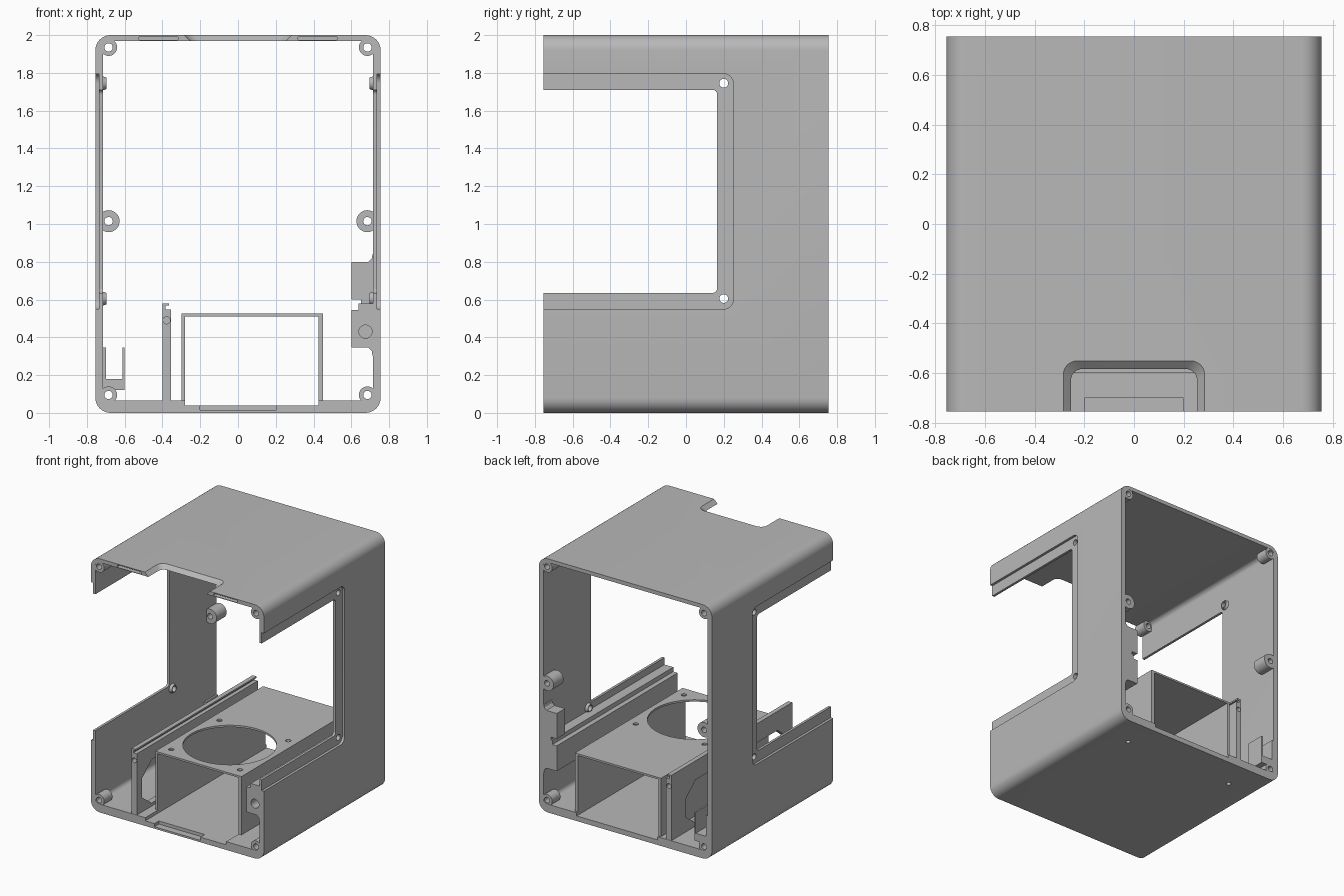
import bpy, bmesh
from math import sin, cos, pi, radians

cube = bpy.data.objects.get("Cube")
if cube:
    bpy.data.objects.remove(cube, do_unlink=True)

grey = bpy.data.materials.new("plain grey")
grey.use_nodes = True
GREY = (0.48, 0.48, 0.48, 1)
grey.diffuse_color = GREY
grey.node_tree.nodes["Principled BSDF"].inputs["Base Color"].default_value = GREY

W = 0.755    # half width and half depth
END = 0.753  # inner parts stop just short of the shell ends


def rrect(u0, u1, v0, v1, r, n=8):
    """Rounded rectangle outline."""
    pts = []
    corners = ((u1 - r, v1 - r), (u0 + r, v1 - r), (u0 + r, v0 + r), (u1 - r, v0 + r))
    for k, (cu, cv) in enumerate(corners):
        for i in range(n + 1):
            t = (k + i / n) * pi / 2
            pts.append((cu + r * cos(t), cv + r * sin(t)))
    return pts


def rect(u0, u1, v0, v1):
    return [(u0, v0), (u1, v0), (u1, v1), (u0, v1)]


def circle(u, v, r, n=32):
    return [(u + r * cos(2 * pi * i / n), v + r * sin(2 * pi * i / n)) for i in range(n)]


def loft(name, axis, a, b, pts, pts_b=None):
    """Solid between outline pts at a and pts_b at b along an axis."""
    place = {"x": lambda u, v, w: (w, u, v),
             "y": lambda u, v, w: (u, w, v),
             "z": lambda u, v, w: (u, v, w)}[axis]
    bm = bmesh.new()
    lo = [bm.verts.new(place(u, v, a)) for u, v in pts]
    hi = [bm.verts.new(place(u, v, b)) for u, v in (pts_b or pts)]
    bm.faces.new(lo)
    bm.faces.new(hi)
    for i in range(len(lo)):
        j = (i + 1) % len(lo)
        bm.faces.new((lo[i], lo[j], hi[j], hi[i]))
    bmesh.ops.recalc_face_normals(bm, faces=bm.faces)
    mesh = bpy.data.meshes.new(name)
    bm.to_mesh(mesh)
    bm.free()
    mesh.materials.append(grey)
    obj = bpy.data.objects.new(name, mesh)
    bpy.context.collection.objects.link(obj)
    return obj


def activate(obj):
    bpy.ops.object.select_all(action="DESELECT")
    obj.select_set(True)
    bpy.context.view_layer.objects.active = obj


def cut(obj, *args):
    """Remove a lofted solid from obj."""
    cutter = loft("cutter", *args)
    cutter.hide_render = True
    mod = obj.modifiers.new("cut", "BOOLEAN")
    mod.operation, mod.solver, mod.object = "DIFFERENCE", "EXACT", cutter
    activate(obj)
    bpy.ops.object.modifier_apply(modifier=mod.name)
    bpy.data.objects.remove(cutter, do_unlink=True)


def tube(name, axis, a, b, u, v, r, hole, r_b=None):
    obj = loft(name, axis, a, b, circle(u, v, r), circle(u, v, r_b or r))
    cut(obj, axis, min(a, b) - 0.1, max(a, b) + 0.1, circle(u, v, hole, 20))
    return obj


# Outer shell, open at front and back
shell = loft("shell", "y", -W, W, rrect(-W, W, 0, 2, 0.08))
cut(shell, "y", -1, 1, rrect(-0.715, 0.715, 0.065, 1.97, 0.035))

# Side windows with a recessed rim and screw holes
for s in (-1, 1):
    cut(shell, "x", s * 0.6, s * 0.9, rrect(-1.2, 0.165, 0.635, 1.71, 0.025))
    cut(shell, "x", s * 0.735, s * 0.9, rrect(-1.2, 0.25, 0.55, 1.795, 0.05))
    for z in (0.605, 1.745):
        cut(shell, "x", s * 0.6, s * 0.9, circle(0.2, z, 0.023, 20))

# Bevelled notch and clip sockets in the top front edge
cut(shell, "z", 1.96, 2.01,
    rrect(-0.243, 0.243, -1.2, -0.595, 0.04), rrect(-0.295, 0.295, -1.2, -0.54, 0.06))
for s in (-1, 1):
    cut(shell, "y", -1, -0.68, rrect(s * 0.42 - 0.105, s * 0.42 + 0.105, 1.974, 1.993, 0.009, 3))

# Floor channel, front slot and base screw holes
cut(shell, "y", -1, 1, rect(-0.28, 0.425, 0.04, 0.1))
cut(shell, "y", -1, -0.7, rect(-0.2, 0.2, 0.015, 0.1))
for s in (-1, 1):
    cut(shell, "z", -0.1, 0.2, circle(s * 0.485, 0.51, 0.018, 16))

# Screw posts and window bosses
smooth = [shell]
for s, side in ((-1, "right"), (1, "left")):
    for z, level in ((0.095, "lower"), (1.935, "upper")):
        for e, end in ((-1, "front"), (1, "back")):
            smooth.append(tube(f"{end}_{level}_{side}_post", "y", e * 0.65, e * END,
                               s * 0.685, z, 0.045, 0.022))
    smooth.append(tube(f"back_middle_{side}_post", "y", 0.63, END, s * 0.685, 1.015, 0.058, 0.022))
    for z, level in ((0.605, "lower"), (1.745, "upper")):
        smooth.append(tube(f"{level}_{side}_window_boss", "x", s * 0.725, s * 0.695,
                           0.2, z, 0.04, 0.023, 0.03))

# Air duct with fan opening
duct = loft("fan_duct", "y", -0.6, 0.74, [
    (-0.3, 0.03), (-0.28, 0.03), (-0.28, 0.51), (0.425, 0.51),
    (0.425, 0.03), (0.45, 0.03), (0.45, 0.525), (-0.3, 0.525)])
FX, FY = 0.075, -0.21
cut(duct, "z", 0.4, 0.6, circle(FX, FY, 0.335, 64))
for sx in (-1, 1):
    for sy in (-1, 1):
        cut(duct, "z", 0.4, 0.6, circle(FX + sx * 0.3, FY + sy * 0.3, 0.02, 16))
smooth.append(duct)

# Tall rail with a hooked top and a long side opening
rail = loft("right_rail", "y", -END, END, [
    (-0.4, 0.05), (-0.355, 0.05), (-0.355, 0.548), (-0.385, 0.548),
    (-0.385, 0.568), (-0.365, 0.568), (-0.365, 0.58), (-0.4, 0.58)])
cut(rail, "x", -0.5, -0.3, [
    (-0.69, 0.18), (-0.57, 0.09), (0.45, 0.09), (0.57, 0.18),
    (0.57, 0.33), (0.45, 0.43), (-0.57, 0.43), (-0.69, 0.33)])
for e in (-1, 1):
    cut(rail, "y", e * 0.7, e * 0.9, circle(-0.378, 0.49, 0.019, 16))
smooth.append(rail)

# Wall rail on the other side, and the block above its back end
ledge = loft("left_rail", "y", -END, END, [
    (0.735, 0.3), (0.713, 0.3), (0.708, 0.328), (0.69, 0.345), (0.6, 0.345),
    (0.6, 0.545), (0.638, 0.545), (0.638, 0.58), (0.735, 0.58)])
cut(ledge, "y", -0.9, -0.65, circle(0.675, 0.43, 0.035, 24))
smooth.append(ledge)
loft("left_rail_block", "y", 0.65, END, [
    (0.6, 0.6), (0.65, 0.6), (0.65, 0.57), (0.735, 0.57), (0.735, 0.84),
    (0.713, 0.84), (0.708, 0.817), (0.69, 0.8), (0.6, 0.8)])

# Cable holder on the right wall
loft("cable_holder", "y", 0.6, END, [
    (-0.735, 0.12), (-0.6, 0.12), (-0.6, 0.345), (-0.612, 0.345),
    (-0.612, 0.18), (-0.7, 0.18), (-0.7, 0.345), (-0.735, 0.345)])

for obj in smooth:
    activate(obj)
    bpy.ops.object.shade_smooth_by_angle(angle=radians(30))
bpy.ops.object.select_all(action="DESELECT")
